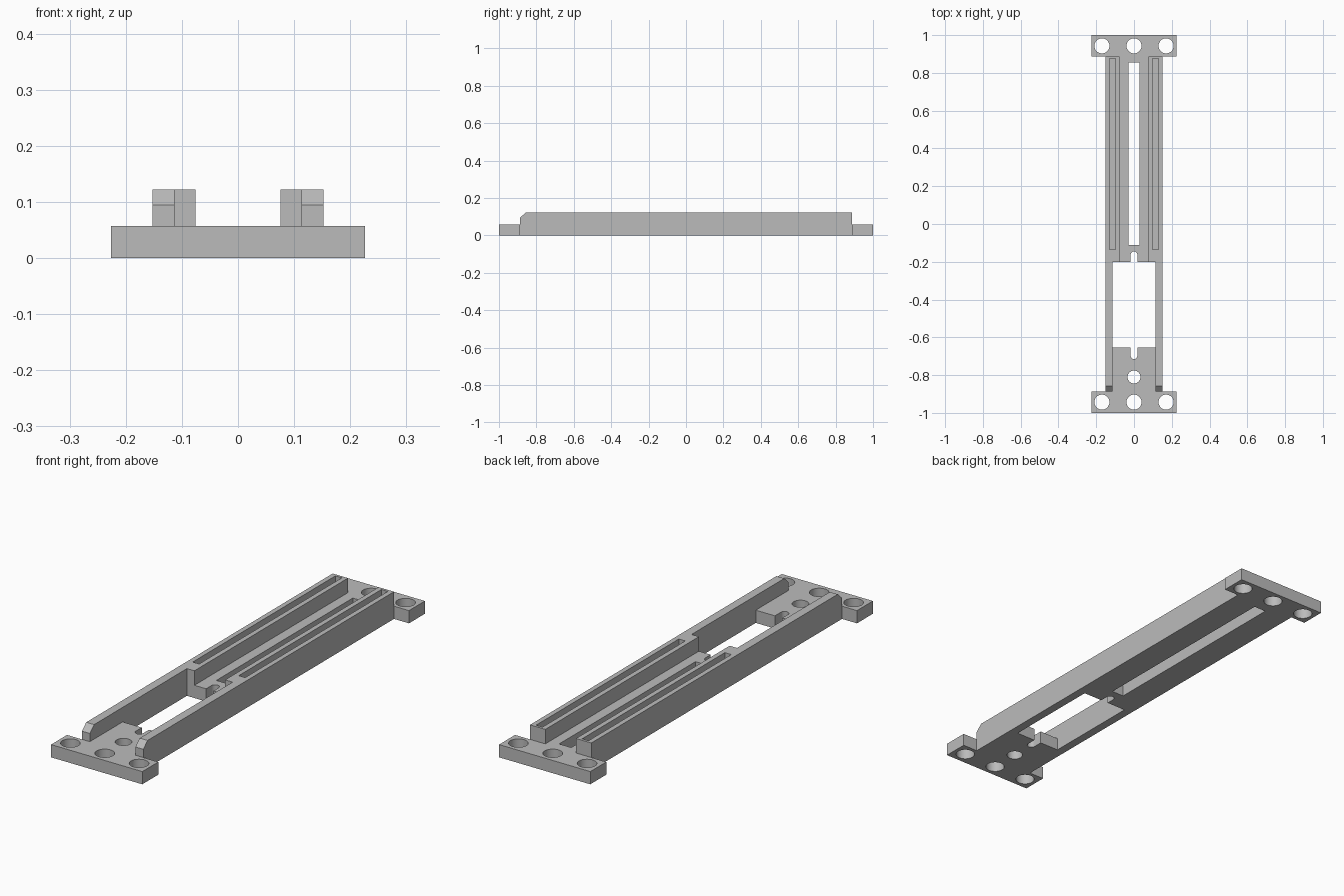
import bpy
import bmesh
import math
from mathutils import Vector

old = bpy.data.objects.get("Cube")
if old:
    bpy.data.objects.remove(old, do_unlink=True)

PLATE_H, RAIL_H = 0.057, 0.122
RAIL_OUT, RAIL_MID, RAIL_IN = 0.152, 0.113, 0.076
END_Y, WINDOW_Y = 0.887, -0.2

grey = bpy.data.materials.new("plain grey")
grey.use_nodes = True
grey.diffuse_color = (0.5, 0.5, 0.5, 1)
grey.node_tree.nodes["Principled BSDF"].inputs["Base Color"].default_value = grey.diffuse_color


def prism(name, points, offset):
    """Extrude a closed outline of 3D points along an offset."""
    bm = bmesh.new()
    face = bm.faces.new([bm.verts.new(p) for p in points])
    moved = bmesh.ops.extrude_face_region(bm, geom=[face])["geom"]
    bmesh.ops.translate(bm, vec=Vector(offset),
                        verts=[v for v in moved if isinstance(v, bmesh.types.BMVert)])
    bmesh.ops.recalc_face_normals(bm, faces=bm.faces)
    mesh = bpy.data.meshes.new(name)
    bm.to_mesh(mesh)
    bm.free()
    mesh.materials.append(grey)
    obj = bpy.data.objects.new(name, mesh)
    bpy.context.collection.objects.link(obj)
    return obj


def box(name, x0, x1, y0, y1, z0, z1):
    return prism(name, [(x0, y0, z0), (x1, y0, z0), (x1, y1, z0), (x0, y1, z0)],
                 (0, 0, z1 - z0))


def slot(name, x, y0, y1, r, steps=16):
    """Round-ended through cutter; a plain cylinder when y0 equals y1."""
    pts = []
    for cy, start in ((y1, 0), (y0, math.pi)):
        for i in range(steps + (y0 != y1)):
            a = start + math.pi * i / steps
            pts.append((x + r * math.cos(a), cy + r * math.sin(a), -0.1))
    return prism(name, pts, (0, 0, 0.4))


def combine(target, parts, operation):
    """Apply a boolean with every part, then discard the parts."""
    for part in parts:
        mod = target.modifiers.new(operation, 'BOOLEAN')
        mod.operation, mod.object, mod.solver = operation, part, 'EXACT'
    deps = bpy.context.evaluated_depsgraph_get()
    mesh = bpy.data.meshes.new_from_object(target.evaluated_get(deps))
    target.modifiers.clear()
    target.data = mesh
    for part in parts:
        bpy.data.objects.remove(part, do_unlink=True)


# Flat base with a wide mounting flange at each end
body = box("rail_bracket", -RAIL_OUT, RAIL_OUT, -0.95, 0.95, 0, PLATE_H)
adds = [box("front_flange", -0.226, 0.226, -1, -END_Y, 0, PLATE_H),
        box("rear_flange", -0.226, 0.226, END_Y, 1, 0, PLATE_H)]

# Raised rails: slim and chamfered in front, wide behind the window
for s in (-1, 1):
    side = [(-END_Y, 0), (END_Y, 0), (END_Y, RAIL_H),
            (0.03 - END_Y, RAIL_H), (-END_Y, 0.094)]
    adds.append(prism("slim_rail", [(s * RAIL_MID, y, z) for y, z in side],
                      (s * (RAIL_OUT - RAIL_MID), 0, 0)))
    adds.append(box("wide_rail", *sorted((s * RAIL_IN, s * RAIL_OUT)),
                    WINDOW_Y, END_Y, 0, RAIL_H))
combine(body, adds, 'UNION')

# Window, long centre slot, round-ended notches and rail grooves
cuts = [box("window_cut", -RAIL_MID, RAIL_MID, -0.655, WINDOW_Y, -0.1, 0.3),
        box("centre_slot_cut", -0.03, 0.03, -0.11, 0.855, -0.1, 0.3),
        slot("front_notch_cut", 0, -0.697, -0.6, 0.018),
        slot("rear_notch_cut", 0, -0.25, -0.163, 0.018),
        slot("tongue_hole_cut", 0, -0.81, -0.81, 0.034)]
for s in (-1, 1):
    cuts.append(box("groove_cut", s * 0.114 - 0.016, s * 0.114 + 0.016,
                    -0.135, 0.875, RAIL_H - 0.03, 0.3))

# Three bolt holes in each flange
for y in (-0.943, 0.943):
    for x in (-0.17, 0, 0.17):
        cuts.append(slot("bolt_hole_cut", x, y, y, 0.04))
combine(body, cuts, 'DIFFERENCE')

# Tidy coplanar faces and smooth the round walls
bm = bmesh.new()
bm.from_mesh(body.data)
bmesh.ops.remove_doubles(bm, verts=bm.verts, dist=0.0001)
bm.to_mesh(body.data)
bm.free()
bpy.ops.object.select_all(action='DESELECT')
body.select_set(True)
bpy.context.view_layer.objects.active = body
bpy.ops.object.shade_smooth_by_angle(angle=math.radians(30))
